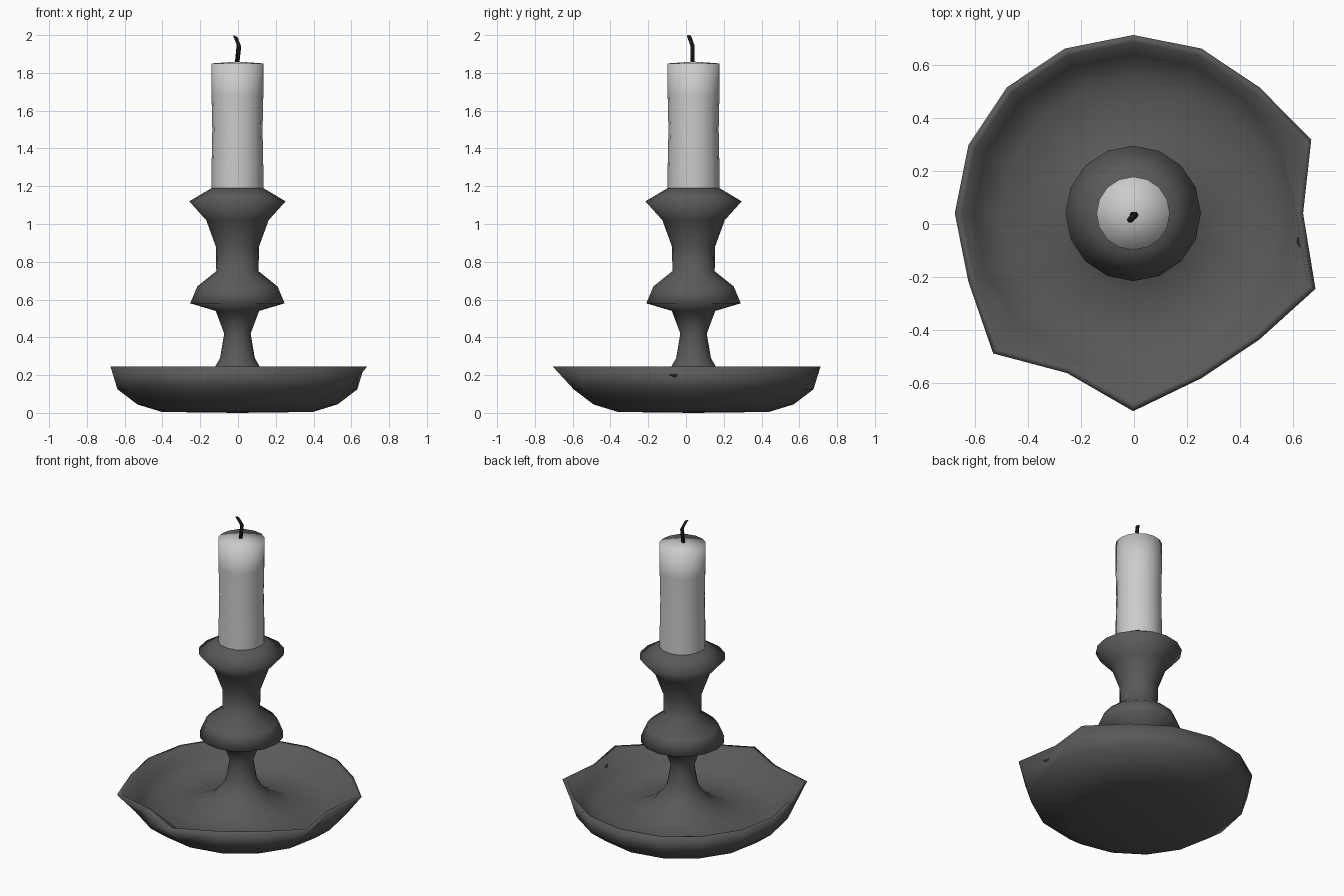
import bpy, bmesh
from math import sin, cos, pi
from mathutils import Vector

if "Cube" in bpy.data.objects:
    bpy.data.objects.remove(bpy.data.objects["Cube"])

CX, CY, N = -0.003, 0.04, 16


def material(name, v):
    m = bpy.data.materials.new(name)
    m.diffuse_color = (v, v, v, 1)
    m.use_nodes = True
    m.node_tree.nodes["Principled BSDF"].inputs["Base Color"].default_value = m.diffuse_color
    return m


def finish(bm, name, mat):
    bmesh.ops.recalc_face_normals(bm, faces=bm.faces)
    for f in bm.faces:
        f.smooth = True
    me = bpy.data.meshes.new(name)
    bm.to_mesh(me)
    bm.free()
    me.materials.append(mat)
    ob = bpy.data.objects.new(name, me)
    bpy.context.collection.objects.link(ob)
    return ob


def bridge(bm, a, b):
    n = len(a)
    for i in range(n):
        j = (i + 1) % n
        bm.faces.new((a[i], a[j], b[j], b[i]))


def lathe(name, profile, mat, radius_scale=None):
    """Revolve (r, z) points; r = 0 closes the surface to a pole."""
    bm = bmesh.new()
    prev = None
    for k, (r, z) in enumerate(profile):
        if r == 0:
            ring = [bm.verts.new((CX, CY, z))]
        else:
            ring = []
            for i in range(N):
                a = 2 * pi * i / N
                q = r * (radius_scale(k, i) if radius_scale else 1)
                ring.append(bm.verts.new((CX + q * cos(a), CY + q * sin(a), z)))
        if prev:
            if len(prev) == 1 or len(ring) == 1:
                pole, loop = (prev[0], ring) if len(prev) == 1 else (ring[0], prev)
                for i in range(N):
                    bm.faces.new((pole, loop[i], loop[(i + 1) % N]))
            else:
                bridge(bm, prev, ring)
        prev = ring
    return finish(bm, name, mat)


metal = material("dark_metal", 0.1)
wax = material("wax", 0.6)
black = material("wick_black", 0.01)

# Holder: dish, flared foot, stem with two collars
holder = [(0, 0), (0.40, 0.005), (0.53, 0.045), (0.635, 0.125), (0.672, 0.245),
          (0.645, 0.243), (0.60, 0.165), (0.50, 0.105), (0.30, 0.115),
          (0.17, 0.18), (0.115, 0.25), (0.092, 0.29), (0.07, 0.42),
          (0.115, 0.54), (0.25, 0.58), (0.212, 0.67), (0.112, 0.75),
          (0.114, 0.88), (0.165, 1.02), (0.255, 1.12), (0.137, 1.19), (0, 1.19)]
# Bent rim: the dish edge is dented and pulled out at a few points
bent = {0: 0.64, 1: 0.726, 10: 0.746, 11: 0.651, 12: 0.745, 15: 0.743}


def rim(k, i):
    return bent.get(i, 0.672) / 0.672 if k in (4, 5) else 1


lathe("candle_holder", holder, metal, rim)

# Candle with slightly uneven sides and a shallow domed top
lathe("candle", [(0.137, 1.185), (0.137, 1.30), (0.133, 1.50), (0.137, 1.68),
                 (0.138, 1.85), (0, 1.86)], wax)

# Bent wick
bm = bmesh.new()
prev = None
for x, y, z in [(-0.005, 0.034, 1.85), (0.005, 0.034, 1.945), (-0.015, 0.016, 1.995)]:
    ring = [bm.verts.new(Vector((x, y, z)) + 0.012 * Vector((cos(a), sin(a), -0.4 * cos(a) * (z > 1.9))))
            for a in [2 * pi * i / 6 for i in range(6)]]
    if prev:
        bridge(bm, prev, ring)
    else:
        bm.faces.new(ring)
    prev = ring
bm.faces.new(prev)
finish(bm, "wick", black)
